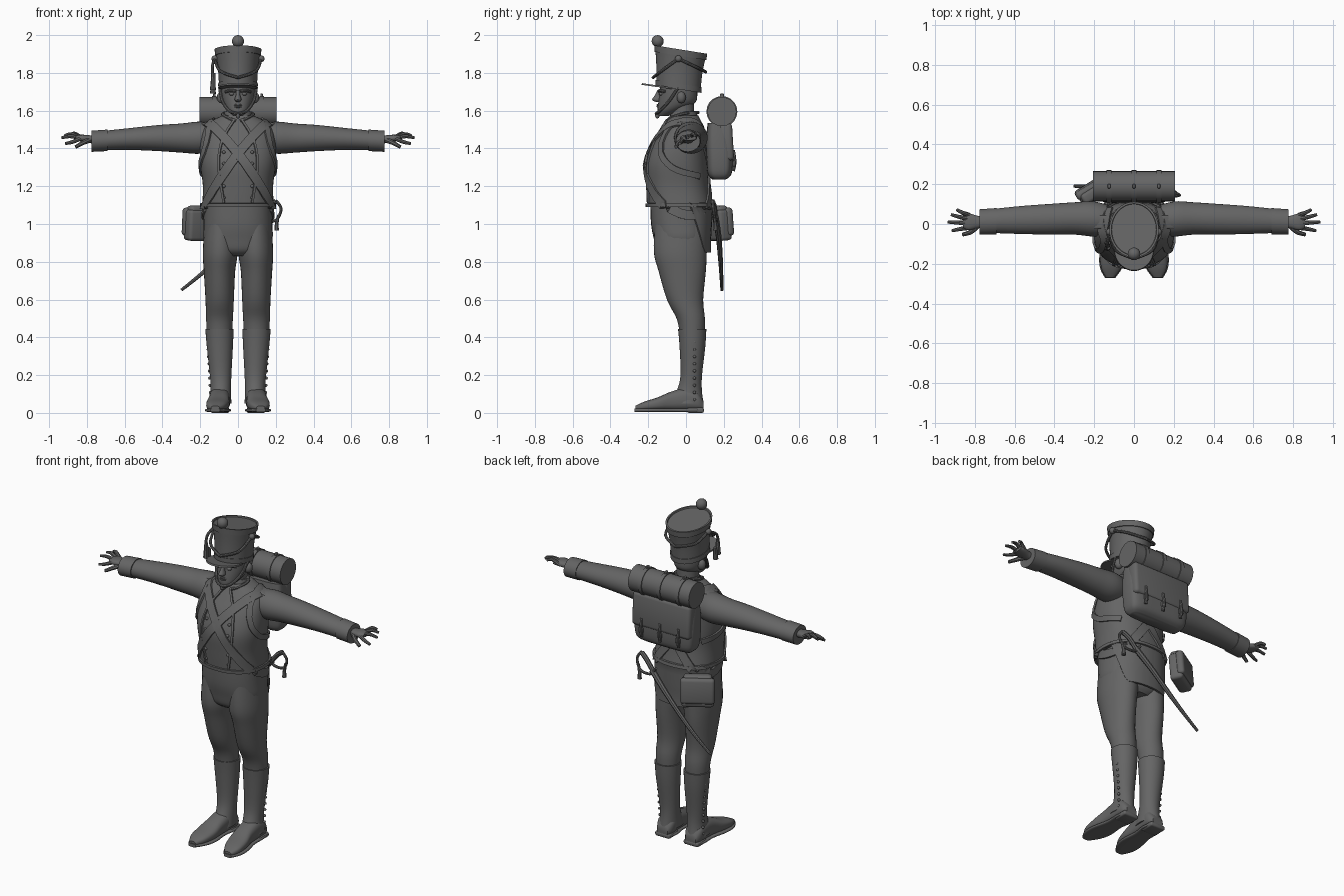
import bpy, bmesh, math
from math import sin, cos, pi, copysign
from mathutils import Vector, Euler
from mathutils.bvhtree import BVHTree

if "Cube" in bpy.data.objects:
    bpy.data.objects.remove(bpy.data.objects["Cube"])

grey = bpy.data.materials.new("dark_grey")
grey.use_nodes = True
grey.diffuse_color = (.13, .13, .13, 1)
grey.node_tree.nodes["Principled BSDF"].inputs["Base Color"].default_value = grey.diffuse_color
parts = []


def finish(name, bm):
    bmesh.ops.recalc_face_normals(bm, faces=bm.faces)
    mesh = bpy.data.meshes.new(name)
    bm.to_mesh(mesh)
    bm.free()
    mesh.materials.append(grey)
    obj = bpy.data.objects.new(name, mesh)
    bpy.context.collection.objects.link(obj)
    parts.append(obj)
    return obj


def smooth(rows, steps):
    """Catmull-Rom through a list of equal-length tuples."""
    out = []
    for i in range(len(rows) - 1):
        quad = (rows[max(i - 1, 0)], rows[i], rows[i + 1], rows[min(i + 2, len(rows) - 1)])
        for k in range(steps):
            t = k / steps
            out.append([b + t * (c - a) / 2 + t * t * (a - 2.5 * b + 2 * c - d / 2)
                        + t ** 3 * (1.5 * (b - c) + (d - a) / 2) for a, b, c, d in zip(*quad)])
    return out + [list(rows[-1])]


def loft(name, axis, rows, power=1, steps=4, seg=32, slope=0):
    """Rows are position on the axis, two centre values and two radii."""
    u, v = [i for i in range(3) if i != axis]
    bm = bmesh.new()
    rings = []
    for pos, cu, cv, ru, rv in smooth(rows, steps):
        ring = []
        for k in range(seg):
            c, s = cos(2 * pi * k / seg), sin(2 * pi * k / seg)
            co = Vector((0, 0, 0))
            co[axis] = pos
            co[u] = cu + ru * copysign(abs(c) ** power, c)
            co[v] = cv + rv * copysign(abs(s) ** power, s)
            co.z -= slope * (co.y + .03)
            ring.append(bm.verts.new(co))
        rings.append(ring)
    for a, b in zip(rings, rings[1:]):
        for k in range(seg):
            n = (k + 1) % seg
            bm.faces.new((a[k], a[n], b[n], b[k]))
    bm.faces.new(rings[0])
    bm.faces.new(rings[-1])
    return finish(name, bm)


def tube(name, points, radius, taper=1, steps=5, slope=0):
    curve = bpy.data.curves.new(name, 'CURVE')
    curve.dimensions = '3D'
    curve.bevel_depth = radius
    curve.bevel_resolution = 2
    curve.use_fill_caps = True
    path = smooth(points, steps)
    spline = curve.splines.new('POLY')
    spline.points.add(len(path) - 1)
    for i, (point, co) in enumerate(zip(spline.points, path)):
        point.co = (co[0], co[1], co[2] - slope * (co[1] + .03), 1)
        point.radius = 1 + (taper - 1) * i / len(path)
    curve.materials.append(grey)
    obj = bpy.data.objects.new(name, curve)
    bpy.context.collection.objects.link(obj)
    parts.append(obj)
    return obj


def box(name, loc, size, rot=(0, 0, 0), bevel=.01):
    bm = bmesh.new()
    bmesh.ops.create_cube(bm, size=1)
    bmesh.ops.scale(bm, vec=size, verts=bm.verts)
    obj = finish(name, bm)
    obj.location, obj.rotation_euler = loc, rot
    mod = obj.modifiers.new("round", 'BEVEL')
    mod.width, mod.segments = bevel, 3
    return obj


def ball(name, loc, radius, flat=1):
    bm = bmesh.new()
    bmesh.ops.create_uvsphere(bm, u_segments=16, v_segments=10, radius=radius)
    obj = finish(name, bm)
    obj.location, obj.scale = loc, (1, 1, flat)


# Torso and hips
torso = loft("jacket", 2, [(1.09, 0, -.03, .19, .172), (1.2, 0, -.045, .186, .166),
             (1.32, 0, -.05, .2, .165), (1.42, 0, -.035, .2, .145), (1.5, 0, -.015, .185, .115),
             (1.545, 0, -.01, .14, .09), (1.575, 0, -.01, .08, .075)], .85, 5, 48)
hips = loft("trouser_seat", 2, [(1.13, 0, -.03, .18, .16), (1, 0, -.03, .182, .155),
            (.92, 0, -.025, .182, .145), (.86, 0, -.025, .15, .13), (.83, 0, -.02, .09, .1)], .85)
verts, polys = [], []
for obj in (torso, hips):
    base = len(verts)
    verts += [v.co.copy() for v in obj.data.vertices]
    polys += [[i + base for i in p.vertices] for p in obj.data.polygons]
body = BVHTree.FromPolygons(verts, polys)


def ribbon(name, hits, width, closed=False, lift=.006):
    """Flat strap laid over surface points given with their normals."""
    bm = bmesh.new()
    rows, n = [], len(hits)
    for i, (co, normal) in enumerate(hits):
        nxt = hits[(i + 1) % n if closed else min(i + 1, n - 1)][0]
        prev = hits[i - 1 if closed else max(i - 1, 0)][0]
        side = (nxt - prev).cross(normal).normalized() * width / 2
        rows.append([bm.verts.new(co + normal * lift + side * k) for k in (-1, 0, 1)])
    pairs = list(zip(rows, rows[1:])) + ([(rows[-1], rows[0])] if closed else [])
    for a, b in pairs:
        for k in (0, 1):
            bm.faces.new((a[k], a[k + 1], b[k + 1], b[k]))
    obj = finish(name, bm)
    mod = obj.modifiers.new("thick", 'SOLIDIFY')
    mod.thickness, mod.offset = .01, 0


def strap(name, points, width):
    ribbon(name, [body.find_nearest(Vector(p))[:2] for p in smooth(points, 6)], width)


def belt(name, height, lean_x, lean_y, width):
    hits = []
    for k in range(64):
        a = 2 * pi * k / 64
        ray = Vector((cos(a), sin(a), lean_x * cos(a) + lean_y * sin(a)))
        hits.append(body.ray_cast(Vector((0, -.03, height)) + ray, -ray)[:2])
    ribbon(name, [h for h in hits if h[0]], width, True)


belt("sword_cross_belt", 1.31, -1.4, -.35, .05)
belt("pouch_cross_belt", 1.31, 1.4, -.35, .05)
belt("jacket_hem", 1.1, 0, 0, .02)

# Coat tails hugging the back
bm = bmesh.new()
grid = []
for i in range(25):
    a = math.radians(15 + 150 * i / 24)
    drop = .26 * min(1, (75 - abs(math.degrees(a) - 90)) / 28)
    column = []
    for j in range(9):
        z = 1.11 - drop * j / 8
        ray = Vector((cos(a), sin(a), 0))
        hit = body.ray_cast(Vector((0, -.03, max(z, .92))) + ray, -ray)[0]
        column.append(bm.verts.new((hit.x + ray.x * .012, hit.y + ray.y * .012, z)))
    grid.append(column)
for a, b in zip(grid, grid[1:]):
    for j in range(8):
        bm.faces.new((a[j], a[j + 1], b[j + 1], b[j]))
tails = finish("coat_tails", bm)
tails.modifiers.new("thick", 'SOLIDIFY').thickness = .012

# Limbs and side details
for s, side in ((1, "left_"), (-1, "right_")):
    loft(side + "trouser_leg", 2, [(z, s * x, y, a, b) for z, x, y, a, b in (
        (1, .092, -.025, .085, .14), (.85, .094, -.03, .092, .14), (.75, .098, -.02, .083, .125),
        (.6, .097, -.005, .075, .096), (.5, .098, .025, .071, .075), (.42, .098, .033, .066, .066))])
    loft(side + "gaiter", 2, [(z, s * x, y, a, b) for z, x, y, a, b in (
        (.445, .098, .033, .075, .075), (.35, .096, .034, .069, .068), (.2, .092, .028, .057, .057),
        (.12, .091, .018, .054, .066), (.05, .095, .005, .06, .088))])
    loft(side + "shoe", 1, [(y, s * x, h / 2 + .012, w, h / 2) for y, x, w, h in (
        (.093, .095, .035, .05), (.06, .095, .053, .1), (0, .097, .055, .12), (-.08, .1, .055, .1),
        (-.15, .107, .06, .07), (-.22, .115, .05, .048), (-.268, .12, .022, .025))], .75)
    loft(side + "sole", 1, [(y, s * x, .014, w, .01) for y, x, w in (
        (.09, .095, .045), (.03, .095, .058), (-.05, .1, .052), (-.15, .107, .066),
        (-.22, .115, .056), (-.272, .12, .025))], .6)
    box(side + "heel", (s * .096, .05, .014), (.1, .09, .028))
    for k in range(10):
        z = .07 + .038 * k
        ball(side + "gaiter_button", (s * (.146 + .05 * max(0, z - .1)), .045, z), .008)

    loft(side + "sleeve", 0, [(s * x, y, z, a, b) for x, y, z, a, b in (
        (.1, .015, 1.46, .07, .07), (.2, .025, 1.457, .088, .085), (.3, .028, 1.455, .081, .077),
        (.42, .024, 1.455, .077, .069), (.57, .02, 1.45, .07, .058), (.74, .014, 1.44, .058, .05))])
    loft(side + "cuff", 0, [(s * .69, .014, 1.443, .066, .057), (s * .775, .01, 1.438, .064, .056)], 1, 2)
    loft(side + "palm", 0, [(s * x, y, z, a, b) for x, y, z, a, b in (
        (.75, .01, 1.445, .028, .023), (.79, .01, 1.45, .032, .02),
        (.83, .012, 1.455, .043, .018), (.86, .018, 1.455, .036, .012))], .85, 3, 20)
    for finger, root, tip in (("little_finger", .045, (.89, .072, 1.475)),
                              ("ring_finger", .025, (.918, .047, 1.472)),
                              ("middle_finger", .004, (.935, .01, 1.46)),
                              ("index_finger", -.018, (.915, -.034, 1.43))):
        x, y, z = tip
        tube(side + finger, [(s * .83, root, 1.455), (s * (x + .84) / 2, (root + y) / 2, z + .004),
                             (s * x, y, z - .004)], .0125, .55)
    tube(side + "thumb", [(s * .785, -.008, 1.445), (s * .82, -.04, 1.43), (s * .86, -.053, 1.408)], .015, .6)

    strap(side + "pack_strap", [(s * .13, .1, 1.53), (s * .145, .0, 1.56), (s * .165, -.12, 1.49),
                                (s * .195, -.14, 1.38), (s * .21, -.06, 1.29), (s * .18, .1, 1.25)], .032)
    strap(side + "lapel", [(s * .02, -.1, 1.55), (s * .085, -.17, 1.44), (s * .1, -.2, 1.3),
                           (s * .08, -.22, 1.11)], .012)
    for k in range(6):
        hit = body.ray_cast(Vector((s * .075, -1, 1.14 + .06 * k)), Vector((0, 1, 0)))[0]
        ball(side + "jacket_button", hit, .009)
    box(side + "shoulder_board", (s * .155, .01, 1.537), (.12, .065, .015), (0, s * .28, 0), .006)
    tube(side + "collar_edge", [(s * .012, -.1, 1.545), (s * .06, -.075, 1.565),
                                (s * .078, -.01, 1.585), (0, .065, 1.59)], .009)

    # Face and hat, side parts
    ball(side + "ear", (s * .088, -.025, 1.67), .024, 1.3)
    ball(side + "eye", (s * .033, -.13, 1.688), .014, .6)
    tube(side + "brow", [(s * .012, -.142, 1.703), (s * .038, -.138, 1.707), (s * .066, -.11, 1.7)], .008)
    tube(side + "chin_strap", [(s * .098, -.04, 1.725), (s * .083, -.09, 1.65),
                               (s * .045, -.14, 1.598), (0, -.158, 1.585)], .008)
    ball(side + "hat_rosette", (s * .122, -.04, 1.875), .018)
    tube(side + "front_cord", [(s * .122, -.04, 1.875), (s * .095, -.13, 1.81), (0, -.175, 1.775)], .008)
    tube(side + "back_cord", [(s * .122, -.04, 1.875), (s * .1, .055, 1.83), (0, .105, 1.805)], .008)

# Head
loft("collar", 2, [(1.53, 0, -.01, .083, .083), (1.565, 0, -.012, .076, .075), (1.595, 0, -.01, .07, .066)])
loft("neck", 2, [(1.55, 0, -.015, .062, .06), (1.66, 0, -.02, .062, .062)], 1, 2)
loft("head", 2, [(1.572, 0, -.118, .024, .026), (1.6, 0, -.09, .055, .06), (1.64, 0, -.05, .078, .097),
                 (1.69, 0, -.04, .088, .1), (1.76, 0, -.04, .088, .095)], .95)
loft("nose", 2, [(1.71, 0, -.14, .009, .01), (1.68, 0, -.147, .012, .019),
                 (1.658, 0, -.152, .018, .027), (1.645, 0, -.146, .01, .012)], 1, 4, 16)
for z in (1.619, 1.628):
    tube("lip", [(-.025, -.136, z), (0, -.15, z + .002), (.025, -.136, z)], .006)
ball("chin_tuft", (0, -.152, 1.575), .012, 1.4)

# Tall hat with a leaning crown
tilt = .16
loft("hat_body", 2, [(1.72, 0, -.04, .1, .117), (1.82, 0, -.035, .106, .122), (1.915, 0, -.028, .119, .135)], 1, 3, 48, tilt)
loft("hat_base_band", 2, [(1.712, 0, -.04, .104, .121), (1.742, 0, -.04, .105, .122)], 1, 1, 48, tilt)
loft("hat_top_band", 2, [(1.89, 0, -.029, .121, .137), (1.924, 0, -.028, .124, .14),
                         (1.924, 0, -.028, .114, .13), (1.916, 0, -.028, .112, .128)], 1, 1, 48, tilt)
loft("visor", 2, [(1.708, 0, -.13, .1, .106), (1.717, 0, -.128, .098, .104)], 1, 1, 40, .14)
ball("pompom", (0, -.15, 1.968), .032)
tube("tassel_cord", [(-.122, -.04, 1.875), (-.135, -.1, 1.84), (-.135, -.12, 1.78)], .008)
for k in (0, 1):
    tube("tassel", [(-.13, -.12 + .025 * k, 1.8 - .04 * k), (-.133, -.12 + .025 * k, 1.71 - .02 * k)], .01, 1.7)

# Backpack with rolled blanket
loft("backpack", 2, [(1.235, 0, .175, .165, .035), (1.265, 0, .178, .19, .063), (1.35, 0, .178, .2, .07),
                     (1.45, 0, .172, .198, .066), (1.535, 0, .165, .19, .05)], .45, 4, 48)
box("backpack_flap", (0, .214, 1.435), (.39, .07, .2), (.06, 0, 0), .02)
tube("blanket_roll", [(-.205, .19, 1.595), (.205, .19, 1.595)], .077).data.bevel_resolution = 8
for x in (-.125, 0, .125):
    tube("roll_strap", [(x - .012, .19, 1.595), (x + .012, .19, 1.595)], .082).data.bevel_resolution = 8
    box("roll_buckle", (x, .19, 1.68), (.014, .022, .02), bevel=.004)
    tube("flap_strap", [(x, .25, 1.39), (x, .258, 1.33), (x, .25, 1.28)], .009)
    box("flap_buckle", (x, .254, 1.32), (.028, .014, .03), bevel=.004)

# Cartridge pouch on the right hip
turn = Euler((.08, 0, .55))
for name, shift, size in (("pouch", (0, 0, 0), (.18, .075, .165)),
                          ("pouch_flap", (0, .028, .015), (.192, .045, .15)),
                          ("pouch_roll", (0, 0, .08), (.16, .06, .045))):
    offset = Vector(shift)
    offset.rotate(turn)
    box(name, Vector((-.195, .165, .995)) + offset, size, turn, .018)

# Sabre on the left hip
tube("scabbard", [(.12, .155, 1.04), (.02, .172, .94), (-.1, .182, .82), (-.2, .187, .73), (-.3, .19, .65)], .018, .4)
tube("sabre_grip", [(.11, .155, 1.03), (.16, .15, 1.09), (.2, .14, 1.12)], .014)
tube("sabre_guard", [(.2, .14, 1.125), (.228, .145, 1.08), (.2, .155, 1.02), (.13, .16, 1.015), (.09, .16, 1.06)], .008)
tube("sabre_knot", [(.215, .15, 1.05), (.205, .155, 1), (.205, .155, .965)], .007, 2)

# Turn curves into meshes and smooth everything
bpy.ops.object.select_all(action='DESELECT')
for obj in parts:
    obj.select_set(True)
bpy.context.view_layer.objects.active = parts[0]
bpy.ops.object.convert(target='MESH')
bpy.ops.object.shade_smooth_by_angle(angle=math.radians(40))
